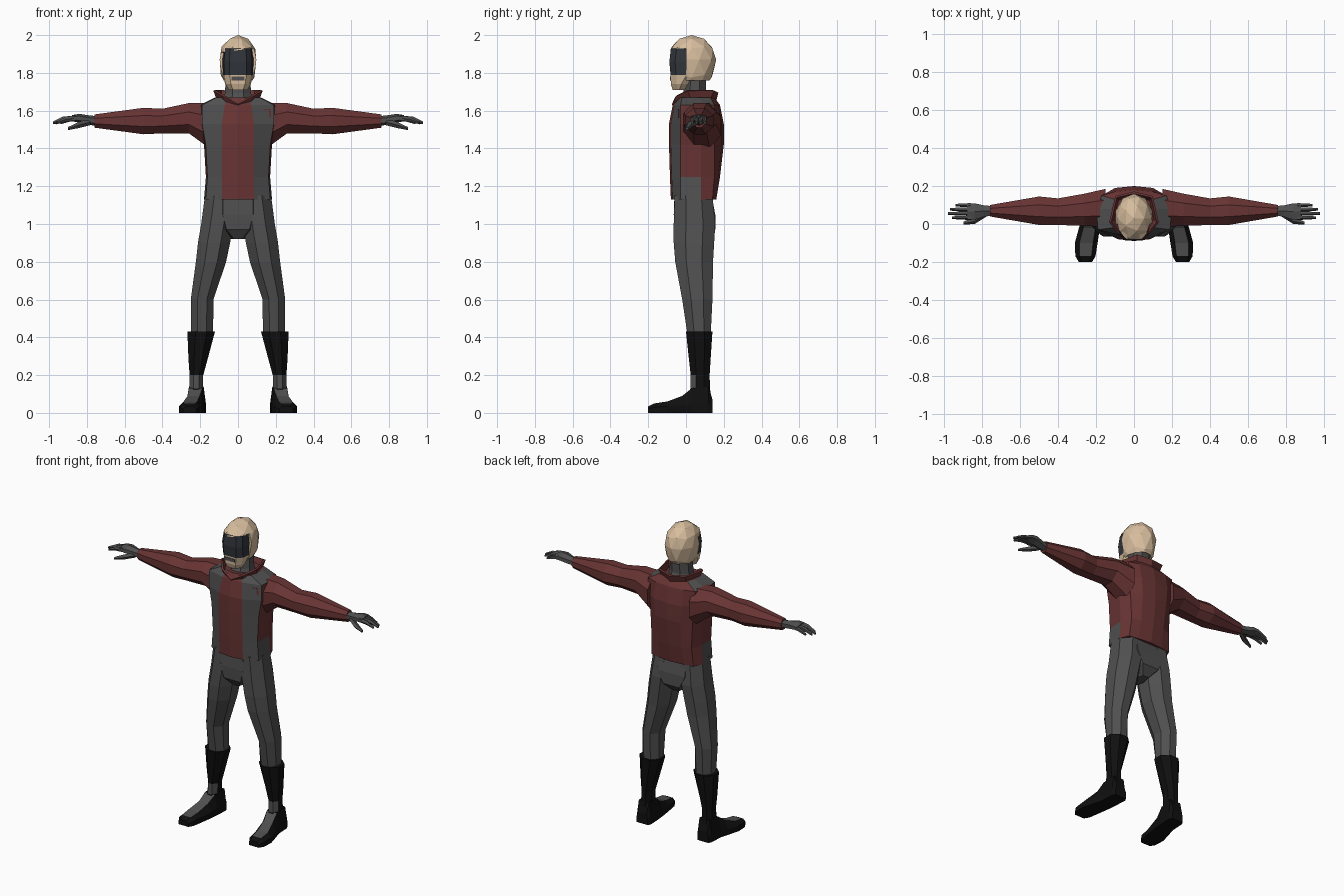
import bpy, bmesh, math
from mathutils import Vector
from mathutils.bvhtree import BVHTree

cube = bpy.data.objects.get("Cube")
if cube:
    bpy.data.objects.remove(cube)


def material(name, rgb):
    m = bpy.data.materials.new(name)
    m.use_nodes = True
    m.diffuse_color = (*rgb, 1)
    m.node_tree.nodes["Principled BSDF"].inputs["Base Color"].default_value = (*rgb, 1)
    return m


RED = material("dark red cloth", (0.14, 0.034, 0.034))
GREY = material("grey cloth", (0.08, 0.08, 0.08))
BLACK = material("black leather", (0.005, 0.005, 0.005))
TAN = material("tan", (0.68, 0.51, 0.34))
VISOR = material("dark visor", (0.03, 0.035, 0.042))


def finish(name, bm, mats, mirror=False, thickness=0):
    bmesh.ops.recalc_face_normals(bm, faces=bm.faces)
    mesh = bpy.data.meshes.new(name)
    bm.to_mesh(mesh)
    bm.free()
    for m in mats:
        mesh.materials.append(m)
    ob = bpy.data.objects.new(name, mesh)
    bpy.context.collection.objects.link(ob)
    if thickness:
        mod = ob.modifiers.new("Thickness", "SOLIDIFY")
        mod.thickness = thickness
    if mirror:
        ob.modifiers.new("Mirror", "MIRROR")
    return ob


def loft(name, rings, mats, rule=None, mirror=False, caps=True, thickness=0):
    """Skin a list of point rings; rule(ring, segment, centre) gives the material index."""
    bm = bmesh.new()
    vs = [[bm.verts.new(p) for p in r] for r in rings]
    n = len(vs[0])
    for i in range(len(vs) - 1):
        for k in range(n):
            q = (k + 1) % n
            f = bm.faces.new((vs[i][k], vs[i][q], vs[i + 1][q], vs[i + 1][k]))
            if rule:
                f.material_index = rule(i, k, f.calc_center_median())
    if caps:
        bm.faces.new(vs[0])
        bm.faces.new(vs[-1])
    return finish(name, bm, mats, mirror, thickness)


def sym(half):
    """Close a half section (front to back) across x = 0."""
    return half + [(-x, y, z) for x, y, z in reversed(half) if x > 0]


def oval(n, ra, rb):
    s = 1 / math.cos(math.pi / n)
    for k in range(n):
        a = 2 * math.pi * (k + 0.5) / n
        yield ra * s * math.cos(a), rb * s * math.sin(a)


def ring_z(z, xc, yc, rx, ry, n=8):
    return [(xc + a, yc + b, z) for a, b in oval(n, rx, ry)]


def ring_x(x, yc, zc, ry, rz, n=8):
    return [(x, yc + a, zc + b) for a, b in oval(n, ry, rz)]


# Jacket body: red centre, sides and back, grey front panels and shoulder yoke
def jacket_ring(z, w, c, yf, yb):
    return sym([(0, yf, z), (c, yf + 0.01, z), (0.95 * w, max(-0.03, yf + 0.03), z),
                (w, 0.08, z), (0.85 * w, min(0.15, yb - 0.02), z),
                (0.5 * w, yb - 0.01, z), (0, yb, z)])


def jacket_rule(i, k, c):
    seg = min(k, 11 - k)
    if seg == 1 or (seg == 2 and c.z < 1.25) or (seg in (2, 3) and c.z > 1.63):
        return 1
    return 0


jacket = loft("jacket_body", [jacket_ring(*r) for r in (
    (1.13, 0.18, 0.085, -0.08, 0.16), (1.25, 0.17, 0.085, -0.085, 0.18),
    (1.42, 0.18, 0.085, -0.09, 0.2), (1.53, 0.2, 0.085, -0.09, 0.2),
    (1.63, 0.2, 0.07, -0.07, 0.18), (1.67, 0.12, 0.05, -0.05, 0.15))],
    [RED, GREY], jacket_rule)

# Chest badge laid on the left front panel
tree = BVHTree.FromPolygons([v.co for v in jacket.data.vertices],
                            [p.vertices[:] for p in jacket.data.polygons])
badge = [tree.ray_cast(Vector((x, -1, z)), Vector((0, 1, 0)))[0]
         for x, z in ((0.13, 1.61), (0.175, 1.61), (0.175, 1.56))]
loft("chest_badge", [[p + Vector((0, d, 0)) for p in badge] for d in (0.003, -0.006)], [RED])

# Stand-up collar with a V opening
loft("collar", [
    sym([(0, -0.055, 1.63), (0.06, -0.04, 1.65), (0.1, 0.03, 1.66), (0.08, 0.12, 1.66), (0, 0.15, 1.66)]),
    sym([(0, -0.065, 1.64), (0.07, -0.05, 1.68), (0.12, 0.01, 1.71), (0.09, 0.14, 1.71), (0, 0.16, 1.7)])],
    [RED], caps=False, thickness=0.012)

# Sleeves
loft("sleeves", [ring_x(*r) for r in (
    (0.15, 0.085, 1.52, 0.1, 0.12), (0.26, 0.075, 1.56, 0.085, 0.08),
    (0.4, 0.065, 1.545, 0.07, 0.065), (0.5, 0.07, 1.545, 0.075, 0.07),
    (0.76, 0.07, 1.545, 0.03, 0.035))], [RED], mirror=True)

# Gloves: palm, four bent fingers, thumb
loft("palms", [ring_x(*r, n=6) for r in (
    (0.74, 0.07, 1.545, 0.024, 0.022), (0.79, 0.068, 1.55, 0.03, 0.022),
    (0.84, 0.066, 1.56, 0.043, 0.02), (0.88, 0.066, 1.56, 0.043, 0.014))], [GREY], mirror=True)
for i, tip in enumerate((0.96, 0.98, 0.97, 0.94)):
    y = 0.034 + 0.022 * i
    loft(f"finger_{i + 1}", [ring_x(*r, n=5) for r in (
        (0.86, y, 1.56, 0.01, 0.012), (tip - 0.05, y, 1.555, 0.009, 0.011),
        (tip, y, 1.535, 0.006, 0.006))], [GREY], mirror=True)
loft("thumbs", [ring_x(*r, n=5) for r in (
    (0.78, 0.055, 1.54, 0.014, 0.014), (0.84, 0.02, 1.525, 0.016, 0.014),
    (0.9, 0.005, 1.505, 0.007, 0.007))], [GREY], mirror=True)

# Trousers: pelvis and legs
loft("pelvis", [sym([(0.08, yf, z) if w > 0.1 else (w * 0.6, yf, z), (w, 0.04, z), (w * 0.6, yb, z)])
                for z, w, yf, yb in ((1.18, 0.16, -0.06, 0.13), (1.05, 0.165, -0.065, 0.155),
                                     (0.97, 0.1, -0.06, 0.155), (0.92, 0.035, -0.02, 0.11))], [GREY])
loft("trouser_legs", [ring_z(*r) for r in (
    (1.15, 0.09, 0.04, 0.085, 0.1), (1.0, 0.11, 0.045, 0.085, 0.11),
    (0.9, 0.127, 0.042, 0.085, 0.107), (0.8, 0.143, 0.043, 0.08, 0.1),
    (0.6, 0.19, 0.06, 0.06, 0.08), (0.4, 0.19, 0.07, 0.058, 0.06))], [GREY], mirror=True)

# Boot shafts, grey at the front of the ankle
loft("boot_shafts", [ring_z(*r) for r in (
    (0.43, 0.195, 0.07, 0.073, 0.07), (0.28, 0.212, 0.073, 0.05, 0.057),
    (0.2, 0.22, 0.075, 0.036, 0.05), (0.13, 0.222, 0.075, 0.036, 0.052),
    (0.06, 0.222, 0.075, 0.045, 0.06))], [BLACK, GREY],
    lambda i, k, c: int(i == 2 and c.y < 0.05), mirror=True)


# Feet, grey on the instep
def foot_ring(y, xc, wb, wt, zm, zt):
    return [(xc - wb, y, 0), (xc + wb, y, 0), (xc + wb, y, zm),
            (xc + wt, y, zt), (xc - wt, y, zt), (xc - wb, y, zm)]


loft("feet", [foot_ring(*r) for r in (
    (0.14, 0.22, 0.04, 0.03, 0.04, 0.07), (0.12, 0.22, 0.05, 0.038, 0.05, 0.14),
    (0.03, 0.225, 0.05, 0.036, 0.05, 0.13), (-0.02, 0.235, 0.055, 0.032, 0.04, 0.09),
    (-0.1, 0.252, 0.06, 0.036, 0.035, 0.06), (-0.17, 0.256, 0.053, 0.032, 0.03, 0.05),
    (-0.2, 0.256, 0.035, 0.02, 0.02, 0.035))], [BLACK, GREY],
    lambda i, k, c: int(k == 3 and i in (2, 3, 4)), mirror=True)

# Neck
loft("neck", [ring_z(*r) for r in (
    (1.62, 0, 0.045, 0.085, 0.09), (1.69, 0, 0.045, 0.07, 0.06),
    (1.82, 0, 0.05, 0.06, 0.055))], [GREY])


# Head with the visor across the upper face
def head_ring(z, w, yf, yb):
    return sym([(0.55 * w, yf, z), (0.9 * w, yf + 0.03, z), (w, (yf + yb) / 2, z), (0.6 * w, yb, z)])


loft("head", [head_ring(*r) for r in (
    (1.71, 0.05, -0.07, 0.0), (1.74, 0.068, -0.08, 0.03), (1.79, 0.08, -0.082, 0.09),
    (1.86, 0.083, -0.088, 0.11), (1.93, 0.075, -0.08, 0.11), (1.96, 0.05, -0.04, 0.08))],
    [TAN, VISOR], lambda i, k, c: int(i in (2, 3) and c.y < 0.03))

# Mouth slot
loft("mouth", [[(x, y, z) for x, z in ((-0.034, 1.76), (0.034, 1.76), (0.034, 1.78), (-0.034, 1.78))]
               for y in (-0.079, -0.085)], [GREY])

# Hair: faceted shell, cut away over the face and at the nape
bm = bmesh.new()
bmesh.ops.create_icosphere(bm, subdivisions=2, radius=1)
for v in bm.verts:
    rz = 0.13 if v.co.z > 0 else 0.18
    v.co = Vector((0.102 * v.co.x, 0.03 + 0.13 * v.co.y, 1.87 + rz * v.co.z))
for co, no in (((0, 0, 1.92), (-0.12, 0, 1)), ((0, 0, 0), (0, 1, 0)), ((0, 0, 1.76), (0, 0, 1))):
    bmesh.ops.bisect_plane(bm, geom=bm.verts[:] + bm.edges[:] + bm.faces[:],
                           plane_co=co, plane_no=no)
drop = []
for f in bm.faces:
    c = f.calc_center_median()
    if c.z < 1.76 or (c.y < 0 and c.z - 0.12 * c.x < 1.92):
        drop.append(f)
bmesh.ops.delete(bm, geom=drop, context="FACES")
finish("hair", bm, [TAN], thickness=0.015)
